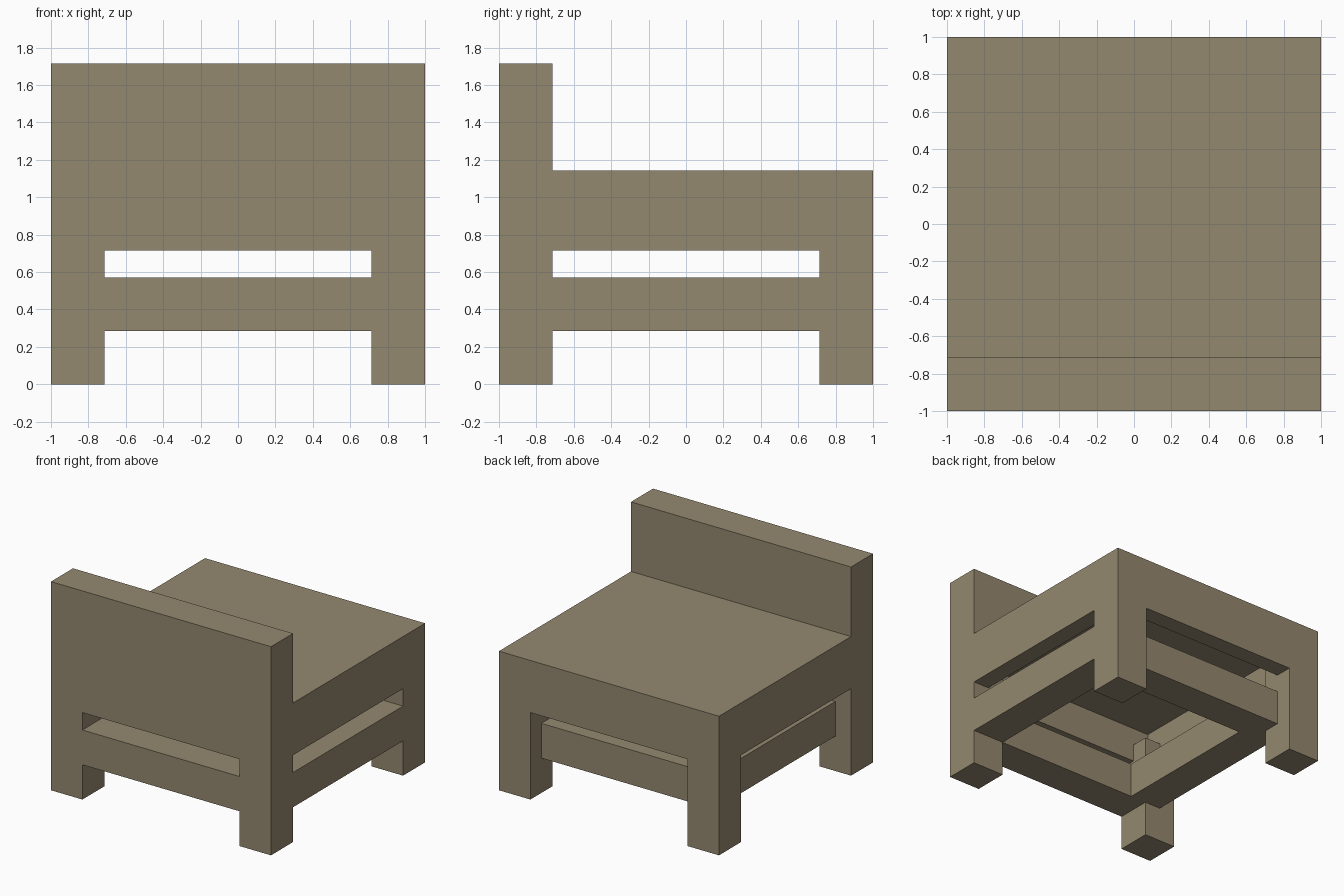
import bpy

cube = bpy.data.objects.get("Cube")
if cube:
    bpy.data.objects.remove(cube, do_unlink=True)

U = 1 / 7  # the whole chair sits on a grid of sevenths

wood = bpy.data.materials.new("drab_wood")
wood.use_nodes = True
colour = (0.296, 0.246, 0.160, 1)
wood.diffuse_color = colour
bsdf = next(n for n in wood.node_tree.nodes if n.type == 'BSDF_PRINCIPLED')
bsdf.inputs["Base Color"].default_value = colour


def box(name, x, y, z):
    """Box from (low, high) ranges given in grid units."""
    corners = [(a * U, b * U, c * U) for a in x for b in y for c in z]
    faces = [(0, 1, 3, 2), (4, 6, 7, 5), (0, 4, 5, 1),
             (2, 3, 7, 6), (0, 2, 6, 4), (1, 5, 7, 3)]
    mesh = bpy.data.meshes.new(name)
    mesh.from_pydata(corners, [], faces)
    mesh.materials.append(wood)
    obj = bpy.data.objects.new(name, mesh)
    bpy.context.collection.objects.link(obj)
    return obj


def span(sign, inner, outer):
    return tuple(sorted((sign * inner, sign * outer)))


# Legs, each with a short tenon rising inside the hollow seat
for sx, side in ((1, "left"), (-1, "right")):
    for sy, end in ((-1, "front"), (1, "back")):
        box(f"{end}_{side}_leg", span(sx, 5, 7), span(sy, 5, 7), (0, 5))
        box(f"{end}_{side}_tenon", span(sx, 5, 6), span(sy, 5, 6), (5, 6))

# Lower rails: two flush with the legs, two set back
rail_z = (2, 4)
box("front_rail", (-5, 5), (-7, -5), rail_z)
box("left_rail", (5, 7), (-5, 5), rail_z)
box("back_rail", (-5, 5), (4, 6), rail_z)
box("right_rail", (-6, -4), (-5, 5), rail_z)

# Hollow seat: top slab and thin aprons
box("seat", (-7, 7), (-7, 7), (7, 8))
for s, end, side in ((-1, "front", "right"), (1, "back", "left")):
    box(f"{end}_apron", (-7, 7), span(s, 6, 7), (5, 7))
    box(f"{side}_apron", span(s, 6, 7), (-6, 6), (5, 7))

# Upright panel along the front edge
box("upright_panel", (-7, 7), (-7, -5), (8, 12))
